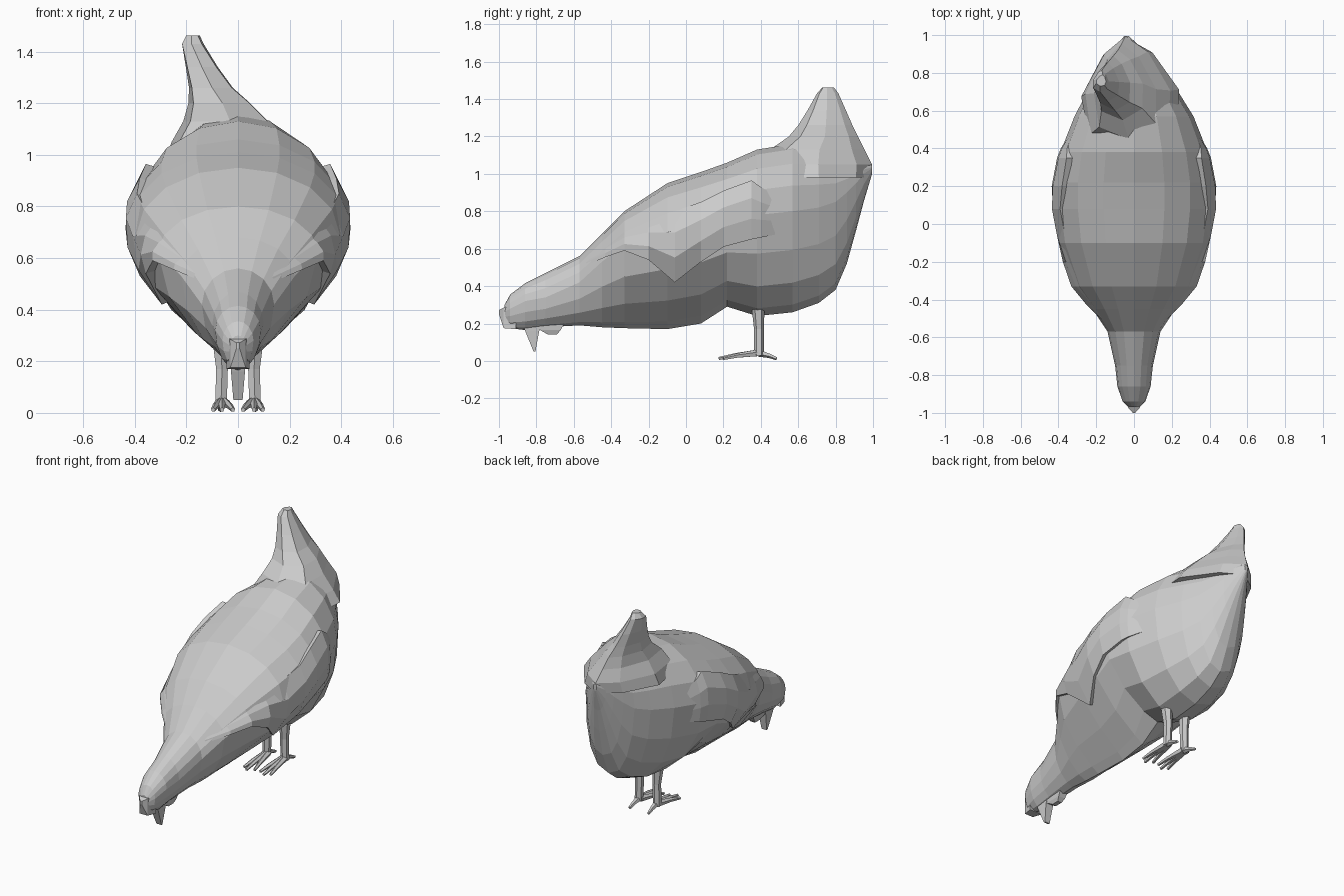
import bpy, math
from mathutils import Vector

if "Cube" in bpy.data.objects:
    bpy.data.objects.remove(bpy.data.objects["Cube"])


def make(name, verts, faces, mirror=False):
    me = bpy.data.meshes.new(name)
    me.from_pydata([tuple(v) for v in verts], [], faces)
    me.update()
    ob = bpy.data.objects.new(name, me)
    bpy.context.collection.objects.link(ob)
    if mirror:
        ob.modifiers.new("mirror", 'MIRROR')
    return ob


def loft(name, rings, mirror=False):
    n = len(rings[0])
    verts = [p for r in rings for p in r]
    faces = [(i*n+j, i*n+(j+1) % n, (i+1)*n+(j+1) % n, (i+1)*n+j)
             for i in range(len(rings)-1) for j in range(n)]
    faces += [tuple(reversed(range(n))), tuple(range(len(verts)-n, len(verts)))]
    return make(name, verts, faces, mirror)


def tube(name, pts, radii, sides=6, mirror=False):
    rings = []
    d = (Vector(pts[-1]) - Vector(pts[0])).normalized()
    a = d.cross(Vector((1, 0, 0))).normalized()
    b = d.cross(a)
    for p, r in zip(pts, radii):
        rings.append([Vector(p) + r*(a*math.cos(t) + b*math.sin(t))
                      for t in (2*math.pi*k/sides for k in range(sides))])
    return loft(name, rings, mirror)


def lerp_table(table, y):
    for a, b in zip(table, table[1:]):
        if y <= b[0]:
            f = (y-a[0])/(b[0]-a[0])
            return [p+(q-p)*f for p, q in zip(a[1:], b[1:])]
    return table[-1][1:]


# Body, neck and head: y, bottom, top, half width, widest height, lower taper
S = [(-.97, .20, .30, .03, .26, 1), (-.94, .175, .355, .06, .28, 1),
     (-.86, .165, .415, .088, .32, 1), (-.75, .18, .47, .1, .34, 1.1),
     (-.57, .19, .56, .14, .42, 1.2), (-.45, .18, .68, .22, .53, 1.5),
     (-.33, .175, .80, .31, .62, 1.9), (-.1, .17, .95, .395, .69, 2.3),
     (.08, .2, 1.01, .42, .73, 2.0), (.22, .29, 1.06, .42, .76, 1.4),
     (.38, .24, 1.13, .39, .78, 1.2), (.57, .26, 1.16, .315, .8, 1),
     (.71, .31, 1.14, .235, .82, .9), (.80, .38, 1.11, .175, .85, .85),
     (.86, .52, 1.09, .13, .9, .8), (.91, .7, 1.07, .09, .95, .8),
     (.95, .85, 1.06, .055, 1.0, .9), (.995, 1.0, 1.045, .012, 1.03, 1)]


def half_width(y, z):
    zb, zt, w, zm, p = lerp_table(S, y)
    if z >= zm:
        return w*math.sqrt(max(0, 1-((z-zm)/(zt-zm))**2))
    return w*math.sqrt(max(0, 1-((zm-z)/(zm-zb))**2))**p


rings = []
for y, zb, zt, w, zm, p in S:
    ring = []
    for k in range(16):
        t = 2*math.pi*k/16
        s, c = math.sin(t), -math.cos(t)
        x = math.copysign(w*abs(s)**(p if c < 0 else 1), s)
        z = zm + c*(zm-zb if c < 0 else zt-zm)
        lean = -.04*max(0, (y-.6)/.4)*max(0, min(1, (z-.5)/.5))
        ring.append((x+lean, y, z))
    rings.append(ring)
loft("body", rings)

# Leaning tail: z, front x, front y, back x, back y, half thickness
rings = []
for z, xf, yf, xb, yb, h in [(.98, 0, .40, -.04, .985, .26), (1.05, -.02, .40, -.045, .995, .225),
                             (1.13, -.03, .45, -.065, .955, .165), (1.2, -.06, .55, -.085, .92, .12),
                             (1.26, -.1, .60, -.11, .89, .085), (1.34, -.14, .65, -.14, .855, .062),
                             (1.43, -.18, .70, -.17, .815, .042), (1.463, -.18, .73, -.165, .79, .025)]:
    c = Vector(((xf+xb)/2, (yf+yb)/2, z))
    a = Vector(((xb-xf)/2, (yb-yf)/2, 0))
    side = Vector((a.y, -a.x, 0)).normalized()*h
    rings.append([c + a*math.cos(t) + side*math.sin(t)*(1-.4*math.cos(t))
                  for t in (2*math.pi*k/8 for k in range(8))])
loft("tail", rings)

# Folded wings: y, lower edge z, upper edge z, lower lip, upper lift
W = [(-.56, .50, .54, -.01, -.02), (-.43, .555, .62, .015, -.015), (-.33, .59, .69, .022, -.012),
     (-.2, .54, .75, .022, -.012), (-.06, .42, .80, .02, -.005), (.08, .53, .85, .02, .012),
     (.2, .61, .91, .018, .022), (.35, .65, .965, .012, .028), (.40, .66, .93, .006, .008),
     (.50, .68, .87, -.015, -.015)]
verts = []
for y, lo, hi, lip, lift in W:
    grid = [(lo+.02, -.05), (lo, lip), (lo+(hi-lo)*.35, lip),
            (lo+(hi-lo)*.7, (lip+lift)/2), (hi, lift), (hi-.02, -.05)]
    verts += [(half_width(y, z)+d, y, z) for z, d in grid]
faces = [(i*6+j, (i+1)*6+j, (i+1)*6+j+1, i*6+j+1) for i in range(len(W)-1) for j in range(5)]
faces += [tuple(range(6)), tuple(reversed(range(len(verts)-6, len(verts))))]
make("wings", verts, faces, True)

# Beak: short tapered block at the front of the head
loft("beak", [[(-w, y, lo), (w, y, lo), (w, y, hi), (-w, y, hi)] for y, lo, hi, w in
              [(-.91, .17, .30, .045), (-.975, .175, .285, .03), (-1.0, .25, .272, .006)]])

# Hanging wattle and throat flap
loft("wattle", [[(-w, a, z), (w, a, z), (w, b, z), (-w, b, z)] for z, a, b, w in
                [(.22, -.88, -.76, .03), (.16, -.86, -.785, .027), (.05, -.815, -.805, .018)]])
loft("throat_flap", [[(-w, a, z), (w, a, z), (w, b, z), (-w, b, z)] for z, a, b, w in
                     [(.22, -.80, -.64, .03), (.165, -.78, -.67, .024), (.142, -.74, -.69, .015)]])

# Legs and toes
LX = .062
tube("legs", [(LX+.008, .385, .30), (LX, .39, .17), (LX+.004, .39, .03)], [.036, .026, .026], 6, True)
for name, dx, y, z in [("inner_toes", -.042, .2, .012), ("middle_toes", 0, .175, .012),
                       ("outer_toes", .034, .2, .012), ("hind_toes", .006, .485, .012)]:
    tube(name, [(LX+dx*.2, .39, .042), (LX+dx*.7, .39+(y-.39)*.6, .028), (LX+dx, y, z)],
         [.02, .013, .009], 5, True)
